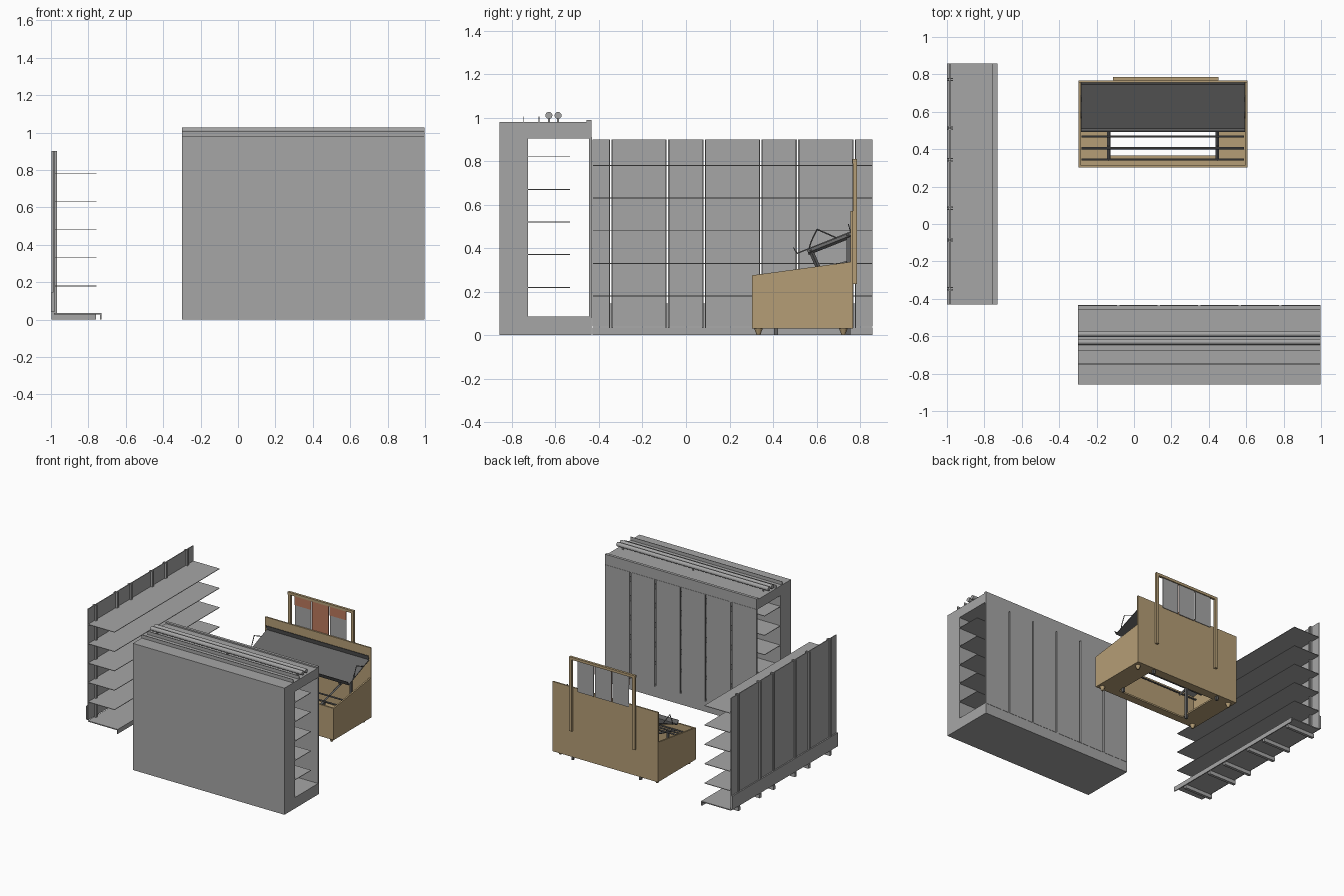
import bpy, bmesh, math
from mathutils import Vector

if "Cube" in bpy.data.objects:
    bpy.data.objects.remove(bpy.data.objects["Cube"])


def mat(name, r, g, b):
    m = bpy.data.materials.new(name)
    m.diffuse_color = (r, g, b, 1)
    m.use_nodes = True
    m.node_tree.nodes["Principled BSDF"].inputs["Base Color"].default_value = m.diffuse_color
    return m


GREY = mat("metal grey", 0.38, 0.38, 0.38)
DARK = mat("dark grey", 0.13, 0.13, 0.13)
WOOD = mat("wood", 0.46, 0.34, 0.18)
RED = mat("sign red", 0.5, 0.19, 0.11)


def finish(name, bm, m):
    bmesh.ops.recalc_face_normals(bm, faces=bm.faces)
    me = bpy.data.meshes.new(name)
    bm.to_mesh(me)
    bm.free()
    me.materials.append(m)
    ob = bpy.data.objects.new(name, me)
    bpy.context.collection.objects.link(ob)
    return ob


def box(name, x, y, z, m):
    """Box from (min, max) pairs."""
    bm = bmesh.new()
    bmesh.ops.create_cube(bm, size=1)
    for v in bm.verts:
        v.co = [r[0] if c < 0 else r[1] for c, r in zip(v.co, (x, y, z))]
    return finish(name, bm, m)


def extrude_x(name, pts, x, m):
    """Extrude a closed (y, z) outline along x."""
    bm = bmesh.new()
    f = bm.faces.new([bm.verts.new((x[0], *p)) for p in pts])
    r = bmesh.ops.extrude_face_region(bm, geom=[f])
    for v in r["geom"]:
        if isinstance(v, bmesh.types.BMVert):
            v.co.x = x[1]
    return finish(name, bm, m)


def rod(name, p, q, r, m, sides=4, r2=None):
    """Straight bar between two points."""
    p, q = Vector(p), Vector(q)
    d = q - p
    bm = bmesh.new()
    bmesh.ops.create_cone(bm, cap_ends=True, segments=sides, radius1=r,
                          radius2=r if r2 is None else r2, depth=d.length)
    rot = d.to_track_quat('Z', 'Y')
    for v in bm.verts:
        v.co = rot @ v.co + (p + q) / 2
    return finish(name, bm, m)


# ---------- wall shelving: three bays along y ----------
Y0, Y1, BAY = -0.43, 0.857, 0.429
posts = [Y0 + BAY * (i + 0.5) + s * 0.13 for i in range(3) for s in (-1, 1)]
edges = [Y0] + [p + s * 0.003 for p in posts for s in (-1, 1)] + [Y1]
for a, b in zip(edges[::2], edges[1::2]):
    box("wall_back_panel", (-0.988, -0.982), (a, b), (0.04, 0.9), GREY)
box("wall_lower_strip", (-1.0, -0.99), (Y0, Y1), (0.04, 0.145), GREY)
for z in (0.18, 0.33, 0.48, 0.63, 0.78):
    box("wall_shelf", (-0.983, -0.757), (Y0, Y1), (z - 0.002, z + 0.002), GREY)
for p in posts:
    for s in (-1, 1):
        a, b = sorted((p + s * 0.003, p + s * 0.009))
        box("wall_upright", (-0.998, -0.967), (a, b), (0.01, 0.9), GREY)
    box("wall_foot", (-0.998, -0.76), (p - 0.011, p + 0.011), (0, 0.028), GREY)
box("wall_base_top", (-0.985, -0.73), (Y0, Y1), (0.028, 0.035), GREY)
box("wall_base_front", (-0.737, -0.73), (Y0, Y1), (0, 0.03), GREY)

# ---------- cabinet with door panels on its rear side ----------
X = (-0.3, 0.998)
extrude_x("cabinet_body", [(-0.857, 0), (-0.435, 0), (-0.435, 0.085), (-0.757, 0.085),
                           (-0.757, 0.905), (-0.457, 0.905), (-0.435, 0.905),
                           (-0.435, 0.99), (-0.457, 0.99), (-0.457, 0.98),
                           (-0.857, 0.98)], X, GREY)
box("cabinet_inner_back", X, (-0.757, -0.726), (0.085, 0.905), GREY)
for z in (0.22, 0.37, 0.52, 0.67, 0.82):
    box("cabinet_shelf", X, (-0.757, -0.532), (z - 0.002, z + 0.002), GREY)
w = (X[1] - X[0]) / 6
for i in range(6):
    a = X[0] + w * i
    box("cabinet_door", (a + (0.006 if i else 0), a + w - (0.006 if i < 5 else 0)),
        (-0.445, -0.433), (0.08, 0.91), GREY)
for y in (-0.748, -0.675):
    box("cabinet_top_fin", X, (y - 0.002, y + 0.002), (0.975, 1.006), GREY)
for y in (-0.63, -0.588):
    rod("cabinet_top_pipe", (X[0], y, 1.01), (X[1], y, 1.01), 0.016, GREY, 16)
    for x in (-0.25, 0.35, 0.95):
        box("pipe_bracket", (x - 0.005, x + 0.005), (y - 0.004, y + 0.004), (0.975, 1.0), GREY)

# ---------- wooden produce bin ----------
BX = (-0.297, 0.607)
side = [(0.303, 0.03), (0.765, 0.03), (0.765, 0.338), (0.303, 0.275)]
extrude_x("bin_side", side, (BX[0], BX[0] + 0.012), WOOD)
extrude_x("bin_side", side, (BX[1] - 0.012, BX[1]), WOOD)
box("bin_front", BX, (0.303, 0.315), (0.03, 0.275), WOOD)
box("bin_back", BX, (0.757, 0.768), (0.03, 0.57), WOOD)
# floor frame with a rectangular opening
box("bin_floor_left", (BX[0], -0.135), (0.305, 0.765), (0.03, 0.042), WOOD)
box("bin_floor_right", (0.445, BX[1]), (0.305, 0.765), (0.03, 0.042), WOOD)
box("bin_floor_front", (-0.135, 0.445), (0.305, 0.365), (0.03, 0.042), WOOD)
box("bin_floor_rear", (-0.135, 0.445), (0.7, 0.765), (0.03, 0.042), WOOD)
for x in (-0.26, 0.57):
    for y in (0.333, 0.723):
        rod("bin_foot", (x, y, 0), (x, y, 0.031), 0.008, WOOD, 12, 0.02)

# inner stand and rails
for x in (-0.135, 0.445):
    box("stand_leg", (x - 0.008, x + 0.008), (0.404, 0.422), (0, 0.25), DARK)
    box("stand_rear_leg", (x - 0.008, x + 0.008), (0.738, 0.756), (0, 0.46), DARK)
    rod("stand_arm", (x, 0.34, 0.225), (x, 0.75, 0.335), 0.009, DARK)
    rod("stand_strut", (x, 0.572, 0.392), (x, 0.612, 0.3), 0.011, DARK)
    rod("stand_tray_beam", (x, 0.56, 0.38), (x, 0.755, 0.457), 0.012, DARK)
for y, z in ((0.345, 0.235), (0.405, 0.251), (0.468, 0.268)):
    rod("stand_rail", (-0.28, y, z), (0.588, y, z), 0.006, DARK, 8)

# sloping tray with raised lips, and wire guards at its ends
TX = (-0.283, 0.593)
extrude_x("tray", [(0.492, 0.403), (0.508, 0.372), (0.76, 0.472), (0.748, 0.51),
                   (0.744, 0.51), (0.754, 0.476), (0.51, 0.379), (0.496, 0.404)], TX, DARK)
for x in TX:
    wire = [(0.565, 0.396), (0.575, 0.43), (0.602, 0.487), (0.69, 0.448)]
    for a, b in zip(wire, wire[1:]):
        rod("tray_guard", (x, *a), (x, *b), 0.003, DARK, 6)

# sign frame behind the bin
for x in (-0.1, 0.44):
    box("sign_post", (x - 0.011, x + 0.011), (0.768, 0.785), (0.235, 0.81), WOOD)
box("sign_beam", (-0.111, 0.451), (0.766, 0.785), (0.79, 0.81), WOOD)
for i, zcut in enumerate((0.72, 0.55, 0.72)):
    x = (-0.054 + 0.15 * i, 0.086 + 0.15 * i)
    box("sign_panel", x, (0.773, 0.777), (0.55, 0.79), GREY)
    box("sign_face", x, (0.7705, 0.773), (zcut, 0.79), RED)
